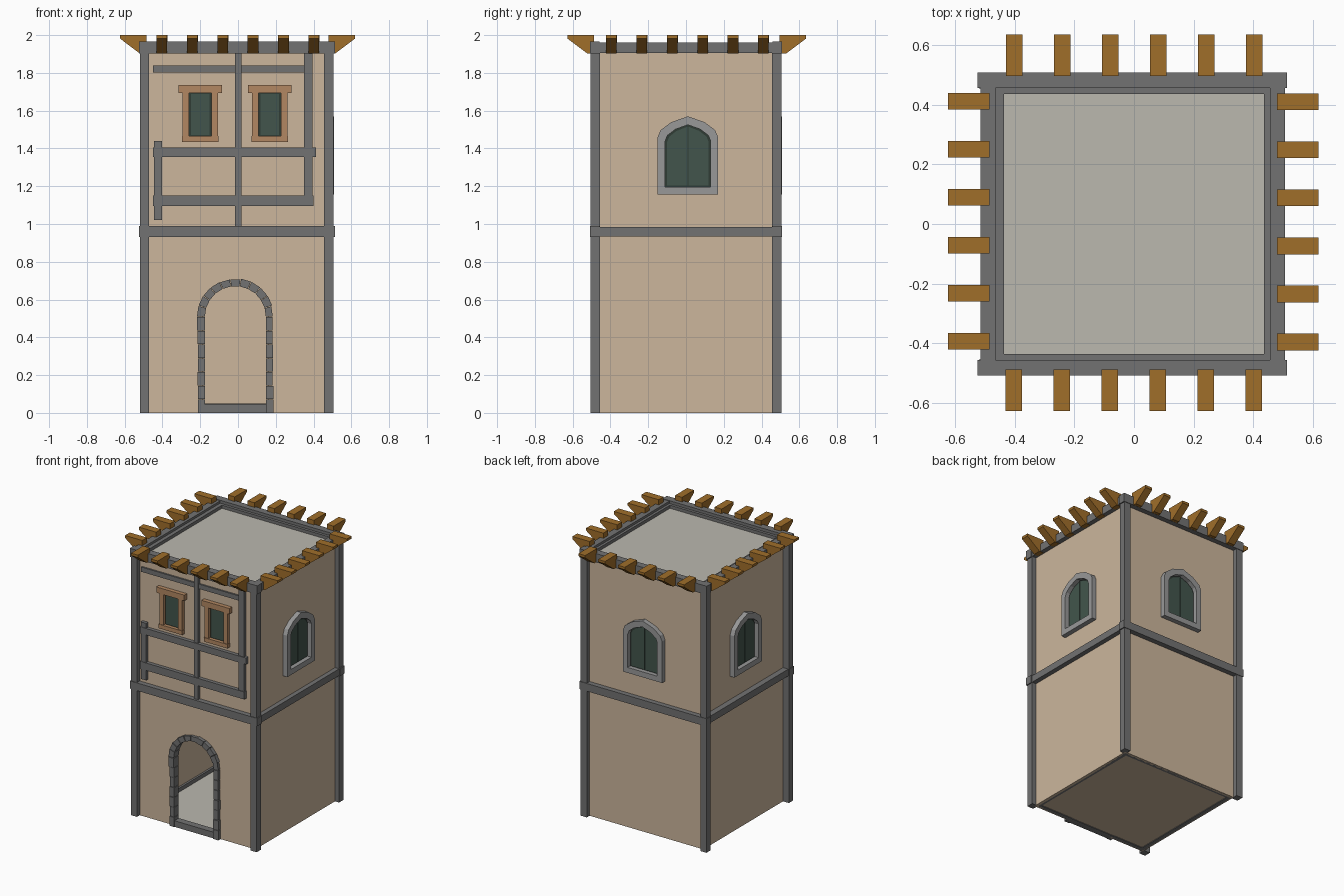
import bpy, bmesh, math, random
from mathutils import Matrix

if "Cube" in bpy.data.objects:
    bpy.data.objects.remove(bpy.data.objects["Cube"])

random.seed(4)


def material(name, r, g, b):
    lin = [((c / 255 + 0.055) / 1.055) ** 2.4 for c in (r, g, b)]
    m = bpy.data.materials.new(name)
    m.diffuse_color = (*lin, 1)
    m.use_nodes = True
    m.node_tree.nodes["Principled BSDF"].inputs["Base Color"].default_value = m.diffuse_color
    return m


PLASTER = material("tan plaster", 204, 182, 156)
STONE = material("dark grey stone", 114, 114, 114)
PALE = material("pale grey stone", 152, 152, 152)
SLAB = material("light slab", 187, 184, 175)
WOOD = material("golden wood", 160, 110, 42)
FRAME = material("brown wood", 178, 135, 98)
GREEN = material("green shutter", 66, 85, 76)
DARK = material("dark green", 48, 60, 53)


def prism(bm, pts, d0, d1):
    """Outline (u, v) on the front plane, extruded from depth d0 out to d1."""
    a = [bm.verts.new((u, -d0, v)) for u, v in pts]
    b = [bm.verts.new((u, -d1, v)) for u, v in pts]
    bm.faces.new(a)
    bm.faces.new(b)
    for i in range(len(pts)):
        j = (i + 1) % len(pts)
        bm.faces.new((a[i], a[j], b[j], b[i]))


def rect(bm, u0, u1, v0, v1, d0, d1):
    prism(bm, [(u0, v0), (u1, v0), (u1, v1), (u0, v1)], d0, d1)


def ring(bm, outer, inner, d0, d1):
    """Outline with a matching hole, built as a loop of four-sided blocks."""
    loops = [[bm.verts.new((u, -d, v)) for u, v in pts]
             for pts, d in ((outer, d0), (outer, d1), (inner, d1), (inner, d0))]
    n = len(outer)
    for k in range(4):
        p, q = loops[k], loops[(k + 1) % 4]
        for i in range(n):
            j = (i + 1) % n
            bm.faces.new((p[i], p[j], q[j], q[i]))


def finish(name, bm, mat, side=0):
    """Side 0 front, 1 right, 2 back, 3 left."""
    bmesh.ops.rotate(bm, verts=bm.verts, cent=(0, 0, 0),
                     matrix=Matrix.Rotation(side * math.pi / 2, 3, 'Z'))
    bmesh.ops.recalc_face_normals(bm, faces=bm.faces)
    me = bpy.data.meshes.new(name)
    bm.to_mesh(me)
    bm.free()
    me.materials.append(mat)
    ob = bpy.data.objects.new(name, me)
    bpy.context.collection.objects.link(ob)
    return ob


SIDES = ["front", "right", "back", "left"]
DOOR_X, DOOR_Z, R_OUT, R_IN = -0.014, 0.51, 0.20, 0.161

# walls; the front one is cut by the arched doorway
W, TOP = 0.472, 1.92
for s, label in enumerate(SIDES):
    bm = bmesh.new()
    pts = [(-W, 0.0)]
    if s == 0:
        r = 0.175
        pts.append((DOOR_X - r, 0.0))
        for i in range(19):
            t = math.pi * (1 - i / 18)
            pts.append((DOOR_X + r * math.cos(t), DOOR_Z + r * math.sin(t)))
        pts.append((DOOR_X + r, 0.0))
    pts += [(W, 0.0), (W, TOP), (-W, TOP)]
    prism(bm, pts, W - 0.02, W)
    finish(label + "_wall", bm, PLASTER, s)

# floor, underside and roof
for name, mat, h, z0, z1 in (("underside", PLASTER, 0.455, 0.004, 0.015),
                             ("floor", SLAB, 0.455, 0.015, 0.022),
                             ("roof", SLAB, 0.455, 1.90, 1.922)):
    bm = bmesh.new()
    rect(bm, -h, h, z0, z1, -h, h)
    finish(name, bm, mat)

# corner posts
for sx in (-1, 1):
    for sy in (-1, 1):
        bm = bmesh.new()
        x = -0.495 if sx < 0 else 0.48
        rect(bm, x - 0.025, x + 0.025, 0, 1.94, sy * 0.48 - 0.025, sy * 0.48 + 0.025)
        finish("corner_post", bm, STONE)

# belt courses, parapet and inner beams
for s, label in enumerate(SIDES):
    long = s % 2 == 0
    for part, z0, z1 in (("belt", 0.932, 0.985), ("parapet", 1.902, 1.962)):
        bm = bmesh.new()
        if long:
            lo, hi = (-0.525, 0.513) if s == 0 else (-0.513, 0.525)
            rect(bm, lo, hi, z0, z1 + 0.004, 0.457, 0.509)
        else:
            out = 0.506 if s == 1 else 0.515
            rect(bm, -0.46, 0.46, z0 + 0.003, z1, out - 0.05, out)
        finish(label + "_" + part, bm, STONE, s)
    for part, z0, z1 in (("base_beam", 0.0, 0.05), ("roof_beam", 1.89, 1.945)):
        if s == 0 and part == "base_beam":
            continue
        bm = bmesh.new()
        rect(bm, -0.46, 0.46, z0, z1, 0.437, 0.465)
        finish(label + "_" + part, bm, STONE, s)
bm = bmesh.new()
rect(bm, -0.46, -0.2, 0, 0.05, 0.437, 0.465)
rect(bm, 0.17, 0.46, 0, 0.05, 0.437, 0.465)
finish("front_base_beam", bm, STONE)

# wooden corbels under the eaves
for s, label in enumerate(SIDES):
    out = (0.628, 0.62, 0.636, 0.625)[s]
    shift = (0, 0.008, 0, -0.008)[s]
    bm = bmesh.new()
    for i in range(6):
        u = -0.404 + i * 0.1612 + shift
        prof = [(out - 0.14, 2.0), (out, 2.0), (out, 1.982),
                (out - 0.105, 1.903), (out - 0.14, 1.903)]
        a = [bm.verts.new((u - 0.028, -d, z)) for d, z in prof]
        b = [bm.verts.new((u + 0.028, -d, z)) for d, z in prof]
        bm.faces.new(a)
        bm.faces.new(b)
        for k in range(5):
            j = (k + 1) % 5
            bm.faces.new((a[k], a[j], b[j], b[k]))
    finish(label + "_corbels", bm, WOOD, s)

# front timber framing
for name, u0, u1, v0, v1, d in (
        ("centre_timber", -0.016, 0.019, 0.98, 1.91, 0.492),
        ("right_timber", 0.35, 0.395, 1.10, 1.91, 0.494),
        ("left_timber", -0.445, -0.402, 1.02, 1.44, 0.496),
        ("top_rail", -0.45, 0.395, 1.803, 1.838, 0.484),
        ("middle_rail", -0.45, 0.414, 1.356, 1.404, 0.499),
        ("lower_rail", -0.45, 0.40, 1.095, 1.15, 0.499)):
    bm = bmesh.new()
    rect(bm, u0, u1, v0, v1, 0.465, d)
    finish(name, bm, STONE)

# front windows with wooden surrounds
for c in (-0.2, 0.168):
    bm = bmesh.new()
    rect(bm, c - 0.114, c + 0.114, 1.693, 1.735, 0.465, 0.503)
    rect(bm, c - 0.096, c + 0.096, 1.435, 1.465, 0.465, 0.501)
    rect(bm, c - 0.093, c - 0.06, 1.46, 1.70, 0.465, 0.497)
    rect(bm, c + 0.06, c + 0.093, 1.46, 1.70, 0.465, 0.497)
    finish("front_window_frame", bm, FRAME)
    bm = bmesh.new()
    rect(bm, c - 0.062, c + 0.062, 1.46, 1.70, 0.47, 0.475)
    finish("front_window_back", bm, DARK)
    bm = bmesh.new()
    rect(bm, c - 0.05, c + 0.05, 1.472, 1.688, 0.474, 0.479)
    finish("front_window_shutter", bm, GREEN)

# pointed windows on the other three sides
def half_arch(w, z0, zs, apex):
    rise = apex - zs
    return [(w, z0), (w, zs), (w * 0.9, zs + rise * 0.34),
            (w * 0.55, zs + rise * 0.72), (0, apex)]


def arch(c, *dims):
    h = half_arch(*dims)
    return [(c + u, v) for u, v in h] + [(c - u, v) for u, v in h[-2::-1]]


for s in (1, 2, 3):
    c = 0.01 if s == 1 else 0.0
    label = SIDES[s]
    bm = bmesh.new()
    ring(bm, arch(c, 0.16, 1.155, 1.46, 1.57),
         arch(c, 0.12, 1.195, 1.44, 1.525), 0.465, 0.507)
    finish(label + "_window_frame", bm, PALE, s)
    bm = bmesh.new()
    prism(bm, arch(c, 0.122, 1.193, 1.44, 1.527), 0.47, 0.475)
    finish(label + "_window_back", bm, DARK, s)
    bm = bmesh.new()
    for m in (-1, 1):
        pts = half_arch(0.11, 1.203, 1.435, 1.515)
        pts = pts[:-1] + [(0.003, 1.515), (0.003, 1.203)]
        prism(bm, [(c + m * u, v) for u, v in pts], 0.474, 0.48)
    finish(label + "_window_shutters", bm, GREEN, s)

# stone door surround: jamb blocks, arch blocks and sill
bm = bmesh.new()
for m in (-1, 1):
    z = 0.0
    for i in range(7):
        h = DOOR_Z / 7
        j = random.uniform(-0.004, 0.004)
        lo, hi = sorted((DOOR_X + m * R_IN, DOOR_X + m * (R_OUT + j)))
        rect(bm, lo, hi, z, z + h - 0.003, 0.44, 0.496 + j)
        z += h
N = 11
for i in range(N):
    t0, t1 = math.pi * i / N + 0.008, math.pi * (i + 1) / N - 0.008
    j = random.uniform(-0.004, 0.004)
    prism(bm, [(DOOR_X + r * math.cos(t), DOOR_Z + r * math.sin(t))
               for r, t in ((R_IN, t0), (R_OUT + j, t0), (R_OUT + j, t1), (R_IN, t1))],
          0.44, 0.496 + j)
finish("door_surround", bm, STONE)
bm = bmesh.new()
rect(bm, DOOR_X - R_IN, DOOR_X + R_IN, 0, 0.045, 0.44, 0.49)
finish("door_sill", bm, STONE)
